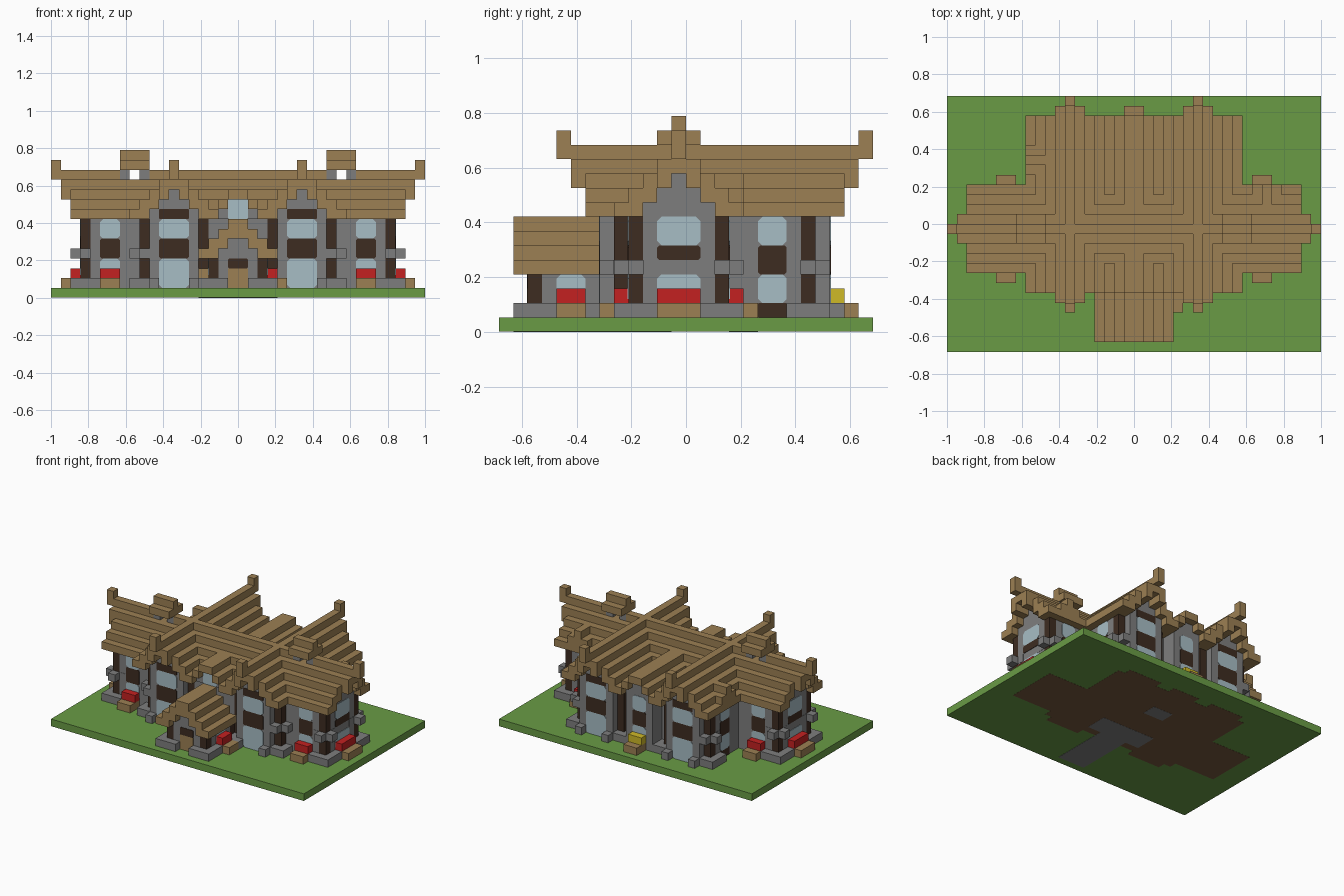
import bpy, bmesh
from mathutils import Vector

cube = bpy.data.objects.get("Cube")
if cube:
    bpy.data.objects.remove(cube, do_unlink=True)

U = 2 / 38  # one building block


def material(name, rgb):
    col = [(c / 255) ** 2.2 for c in rgb] + [1]
    m = bpy.data.materials.new(name)
    m.use_nodes = True
    m.diffuse_color = col
    m.node_tree.nodes["Principled BSDF"].inputs["Base Color"].default_value = col
    return m


wood = material("roof wood", (155, 127, 84))
stone = material("grey stone", (125, 125, 125))
dark = material("dark timber", (64, 48, 38))
glass = material("window glass", (166, 188, 196))
red = material("red flowers", (194, 38, 38))
yellow = material("yellow flowers", (206, 184, 44))
grass = material("grass", (105, 154, 71))
dirt = material("dirt", (118, 88, 64))


class Part:
    """A named mesh collecting blocks of one material."""

    def __init__(self, name, mat):
        self.name, self.mat, self.bm = name, mat, bmesh.new()

    def box(self, x0, x1, y0, y1, z0, z1, mirror=False):
        for s in (1, -1) if mirror else (1,):
            vs = bmesh.ops.create_cube(self.bm, size=1)["verts"]
            for v in vs:
                v.co = Vector((s * (x0 + x1 + v.co.x * 2 * (x1 - x0)) / 2,
                               (y0 + y1 + v.co.y * 2 * (y1 - y0)) / 2,
                               (z0 + z1 + v.co.z * 2 * (z1 - z0)) / 2)) * U

    def pane(self, axis, plane, out, a0, a1, z0, z1, mirror=False, c=0.3):
        """Thin plate with clipped corners on a wall facing along axis."""
        ring = [(a0 + c, z0), (a1 - c, z0), (a1, z0 + c), (a1, z1 - c),
                (a1 - c, z1), (a0 + c, z1), (a0, z1 - c), (a0, z0 + c)]
        for s in (1, -1) if mirror else (1,):
            loops = []
            for d in (plane, plane + out * 0.06):
                pts = [(d, a, z) if axis == "x" else (a, d, z) for a, z in ring]
                loops.append([self.bm.verts.new(Vector((s * x, y, z)) * U) for x, y, z in pts])
            for lp in loops:
                self.bm.faces.new(lp)
            for i in range(8):
                j = (i + 1) % 8
                self.bm.faces.new((loops[0][i], loops[0][j], loops[1][j], loops[1][i]))

    def finish(self):
        bmesh.ops.recalc_face_normals(self.bm, faces=self.bm.faces)
        me = bpy.data.meshes.new(self.name)
        self.bm.to_mesh(me)
        self.bm.free()
        me.materials.append(self.mat)
        bpy.context.collection.objects.link(bpy.data.objects.new(self.name, me))


# Ground slab, with floor and path showing underneath
ground = Part("ground", grass)
ground.box(-19, 19, -13, 13, 0.03, 1)
floor = Part("floor_underside", dirt)
floor.box(-10, 10, -5, 9, 0.015, 0.06)
floor.box(-16, 16, -4, 3, 0.015, 0.06)
floor.box(4, 9, -6, 10, 0.015, 0.06, True)
floor.box(-2, 2, 9, 10, 0.015, 0.06)
path = Part("path_underside", stone)
path.box(-2, 2, -12, -4, 0, 0.06)
path.box(-4, 4, -4, -1, 0, 0.06)
path.box(-2, 1, 3, 5, 0, 0.06)

# Stone walls, bays and gable ends
walls = Part("walls", stone)
walls.box(-9, 9, -4, 8, 1, 8)
walls.box(9, 15, -4, 3, 1, 8, True)
walls.box(15, 16, -3, 2, 1, 8, True)
walls.box(9, 10, 3, 8, 1, 8, True)
walls.box(4, 9, -6, -4, 1, 8, True)
walls.box(4, 9, 8, 10, 1, 8, True)
walls.box(-3, 3, -5, -4, 1, 8)
walls.box(-2, 2, 8, 10, 1, 9)
walls.box(-1, 1, 8, 10, 9, 10)
walls.box(-2, 2, -6, -4, 8, 9)
walls.box(-1, 1, -6, -4, 9, 10)
for k in range(3):
    walls.box(4 + k, 9 - k, -6, 10, 8 + k, 9 + k, True)
    walls.box(-16, 16, -3 + k, 2 - k, 8 + k, 9 + k)

# Dark corner posts, stone footings and cross beams
posts = Part("corner_posts", dark)
footings = Part("footings", stone)
beams = Part("post_beams", stone)
for x, y in ((9, -5), (9, 8), (3, -5), (3, 8), (15, -4), (15, 2)):
    posts.box(x, x + 1, y, y + 1, 1, 8, True)
    footings.box(x - 1, x + 2, y - 1, y + 2, 1, 2, True)
    if x > 3:
        beams.box(x - 1, x + 2, y - .03, y + 1.03, 4, 5, True)
        beams.box(x - .03, x + 1.03, y - 1, y + 2, 4, 5, True)
for x in (4, 8):
    footings.box(x, x + 1, -7, -5, 1, 2, True)
    footings.box(x, x + 1, 9, 11, 1, 2, True)

# Porch
porch = Part("porch_walls", stone)
porch.box(-2, 2, -11, -5, 1, 5)
porch.box(-3, 3, -10, -6, 1, 4)
porch.box(-1, 1, -11, -5, 5, 6)
for y in (-11, -6):
    posts.box(2, 3, y, y + 1, 1, 4, True)
    footings.box(1, 4, y - 1, y + 2, 1, 2, True)
porch_roof = Part("porch_roof", wood)
for k in range(3):
    porch_roof.box(2 - k, 4 - k, -12, -6, 4 + k, 5 + k, True)
porch_roof.box(-1, 1, -12, -6, 7, 8)
door = Part("door", wood)
door.pane("y", -11, -1, -1, 1, 1, 3, c=0.01)

# Windows with timber sills and lintels
panes = Part("window_panes", glass)
trim = Part("window_timber", dark)
trim.pane("y", -11, -1, -1, 1, 3, 4, c=0.1)


def window(axis, plane, out, a0, a1, low, sill, mirror=True):
    panes.pane(axis, plane, out, a0, a1, low, 4, mirror)
    panes.pane(axis, plane, out, a0, a1, 6, 8, mirror)
    trim.pane(axis, plane, out, a0, a1, sill, 6, mirror, 0.15)


for plane, out in ((-6, -1), (10, 1)):
    window("y", plane, out, 5, 8, 1, 4)
    trim.pane("y", plane, out, 5, 8, 8, 9, True, 0.05)
for plane, out in ((-4, -1), (3, 1)):
    window("y", plane, out, 12, 14, 2, 4)
window("x", 16, 1, -2, 1, 2, 5)
window("x", 10, 1, 5, 7, 2, 4)
trim.pane("x", 10, 1, 5, 7, 1, 2, True, 0.05)
window("y", 10, 1, -1, 1, 2, 4, False)
panes.pane("y", -6, -1, -1, 1, 8, 10, c=0.1)
panes.pane("x", 3, 1, -9, -7, 2, 4, True)

# Main roof and the two cross roofs: stepped slopes, longer towards the ridge
roof = Part("main_roof", wood)
cross = Part("cross_roofs", wood)
for k in range(4):
    z, e = 8 + k, k // 3
    for a in (-5 + k, 2 - k):
        roof.box(-17 - e, 17 + e, a, a + 2, z, z + 1)
        cross.box(a + 7, a + 9, -7 - e, 11 + e, z, z + 1, True)
for a in (-2, 0):
    roof.box(-18, 18, a, a + 1, 10, 11)
    cross.box(a + 7, a + 8, -8, 12, 10, 11, True)
roof.box(-9, 9, -1, 0, 12, 13)
roof.box(12, 19, -1, 0, 12, 13, True)
roof.box(18, 19, -1, 0, 13, 14, True)
cross.box(6, 7, -9, 13, 12, 13, True)
for y in (-9, 12):
    cross.box(6, 7, y, y + 1, 13, 14, True)

# Small centre roof and side dormers
dormers = Part("dormer_roofs", wood)
dormers.box(-1, 1, -7, 11, 10, 11)
dormers.box(1, 2, -7, 11, 9, 10, True)
dormers.box(-11, -9, 5, 8, 9, 10)
dormers.box(-11, -9, 6, 7, 10, 11)
dormers.box(12, 15, 1, 4, 9, 10)
dormers.box(13, 14, 1, 4, 10, 11)

# Chimneys with open stone legs and wooden caps
legs = Part("chimney_legs", stone)
caps = Part("chimney_caps", wood)
for x in (9, 11):
    legs.box(x, x + 1, -1, 0, 12, 13, True)
caps.box(9, 12, -2, 1, 13, 14, True)
caps.box(9, 12, -1, 0, 14, 15, True)

# Flower boxes
boxes = Part("flower_boxes", wood)
flowers = Part("red_flower_beds", red)
for y, d in ((-5, -1), (3, 1)):
    flowers.box(12, 14, y, y + 1, 2, 3, True)
    boxes.box(12, 14, min(y, y + d), max(y, y + d) + 1, 1, 2, True)
flowers.box(16, 17, -2, 1, 2, 3, True)
boxes.box(16, 18, -2, 1, 1, 2, True)
flowers.box(3, 4, -9, -7, 2, 3)
boxes.box(3, 5, -9, -7, 1, 2)
boxes.box(-4, -3, -9, -7, 1, 3)
back_flowers = Part("yellow_flower_bed", yellow)
back_flowers.box(-1, 1, 10, 11, 2, 3)
boxes.box(-1, 1, 10, 12, 1, 2)

for part in (ground, floor, path, walls, posts, footings, beams, porch, porch_roof, door, panes,
             trim, roof, cross, dormers, legs, caps, boxes, flowers, back_flowers):
    part.finish()
